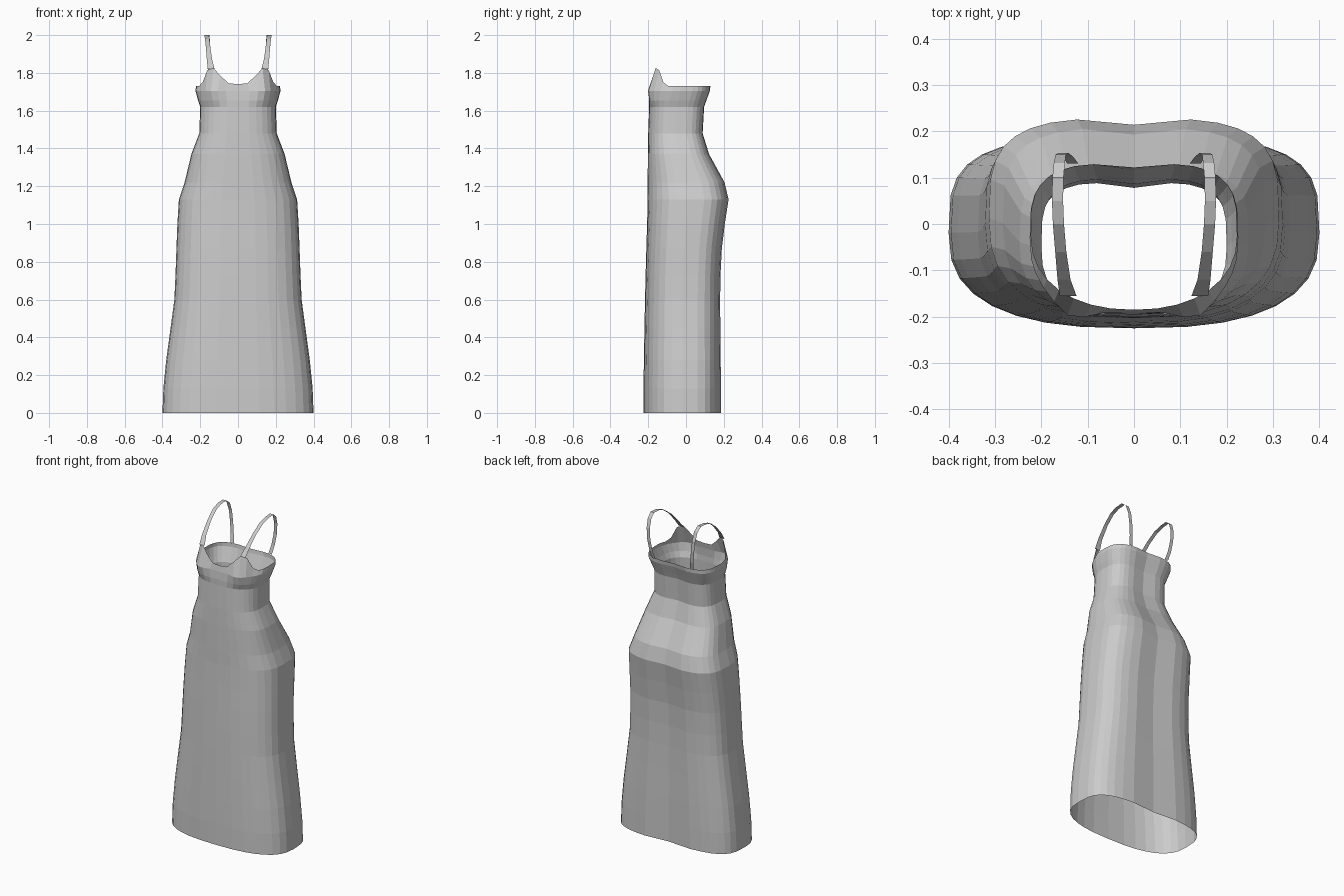
import bpy, bmesh
from math import sin, cos, pi, exp

if "Cube" in bpy.data.objects:
    bpy.data.objects.remove(bpy.data.objects["Cube"])

fabric = bpy.data.materials.new("grey fabric")
fabric.use_nodes = True
GREY = (0.6, 0.6, 0.6, 1)
fabric.diffuse_color = GREY
fabric.node_tree.nodes["Principled BSDF"].inputs["Base Color"].default_value = GREY

SIDES = 32


def finish(bm, name):
    mesh = bpy.data.meshes.new(name)
    bm.to_mesh(mesh)
    bm.free()
    mesh.materials.append(fabric)
    obj = bpy.data.objects.new(name, mesh)
    bpy.context.collection.objects.link(obj)
    return obj


def bump(x, centre, width):
    return exp(-((abs(x) - centre) / width) ** 2)


def power(v, n):
    return (1 if v >= 0 else -1) * abs(v) ** (2 / n)


def outline(half_width, front, back, n_front, n_back, groove, bust):
    """Rounded-box section, with a groove at the back and two cups in front."""
    mid, depth = (front + back) / 2, (back - front) / 2
    points = []
    for i in range(SIDES):
        a = 2 * pi * i / SIDES
        facing_front = cos(a) > 0
        n = n_front if facing_front else n_back
        x = half_width * power(sin(a), n)
        y = mid - depth * power(cos(a), n)
        if facing_front:
            y -= bust * bump(x, 0.14, 0.05) * cos(a)
        else:
            y -= groove * bump(x, 0, 0.06)
        points.append((x, y))
    return points


def loft(name, rings):
    """Skin a stack of rings, each a list of 3D points, leaving both ends open."""
    bm = bmesh.new()
    loops = [[bm.verts.new(p) for p in ring] for ring in rings]
    for low, high in zip(loops, loops[1:]):
        for i in range(SIDES):
            j = (i + 1) % SIDES
            bm.faces.new((low[i], low[j], high[j], high[i]))
    return finish(bm, name)


# Skirt: height, half width, front, back
skirt = [(0, .40, -.225, .187), (.13, .395, -.225, .187), (.28, .38, -.223, .186),
         (.45, .357, -.22, .184), (.6, .337, -.217, .183), (.73, .331, -.214, .185),
         (.87, .326, -.21, .192), (1.0, .321, -.206, .208), (1.13, .313, -.203, .228),
         (1.22, .283, -.203, .207), (1.37, .247, -.202, .125), (1.48, .205, -.20, .092)]
rings = []
for z, w, f, b in skirt:
    rings.append([(x, y, z) for x, y in outline(w, f, b, 2.6, 3.5, 0.014, 0)])
loft("skirt", rings)

# Bodice: height, half width, front, back, cup depth
bodice = [(1.48, .205, -.20, .092, 0), (1.62, .20, -.195, .10, 0),
          (1.655, .212, -.195, .112, .016), (1.705, .225, -.19, .13, .034)]
rings = []
for z, w, f, b, cup in bodice:
    rings.append([(x, y, z) for x, y in outline(w, f, b, 2.6, 3.5, 0.014, cup)])

# Neckline dips in the middle and peaks where the straps begin
neckline = [1.74, 1.745, 1.785, 1.825, 1.815, 1.75]
top = []
for i, (x, y) in enumerate(outline(.222, -.185, .132, 2.2, 3.5, 0.01, 0)):
    step = min(i, SIDES - i)
    top.append((x, y, neckline[step] if step < len(neckline) else 1.73))
rings.append(top)
loft("bodice", rings)

# Straps: x, y, z, half width along the ribbon
path = [(.142, -.155, 1.82, .018), (.151, -.12, 1.87, .014), (.158, -.06, 1.935, .012),
        (.163, 0, 1.98, .012), (.165, .05, 1.996, .012), (.164, .1, 2.0, .012),
        (.161, .132, 1.975, .012), (.158, .15, 1.92, .011), (.152, .153, 1.85, .011),
        (.142, .145, 1.78, .011), (.132, .13, 1.728, .012)]
for side, name in ((1, "left_strap"), (-1, "right_strap")):
    bm = bmesh.new()
    pairs = [(bm.verts.new((side * (x - h), y, z)), bm.verts.new((side * (x + h), y, z)))
             for x, y, z, h in path]
    for (a, b), (c, d) in zip(pairs, pairs[1:]):
        bm.faces.new((a, b, d, c))
    bmesh.ops.recalc_face_normals(bm, faces=bm.faces)
    finish(bm, name)
